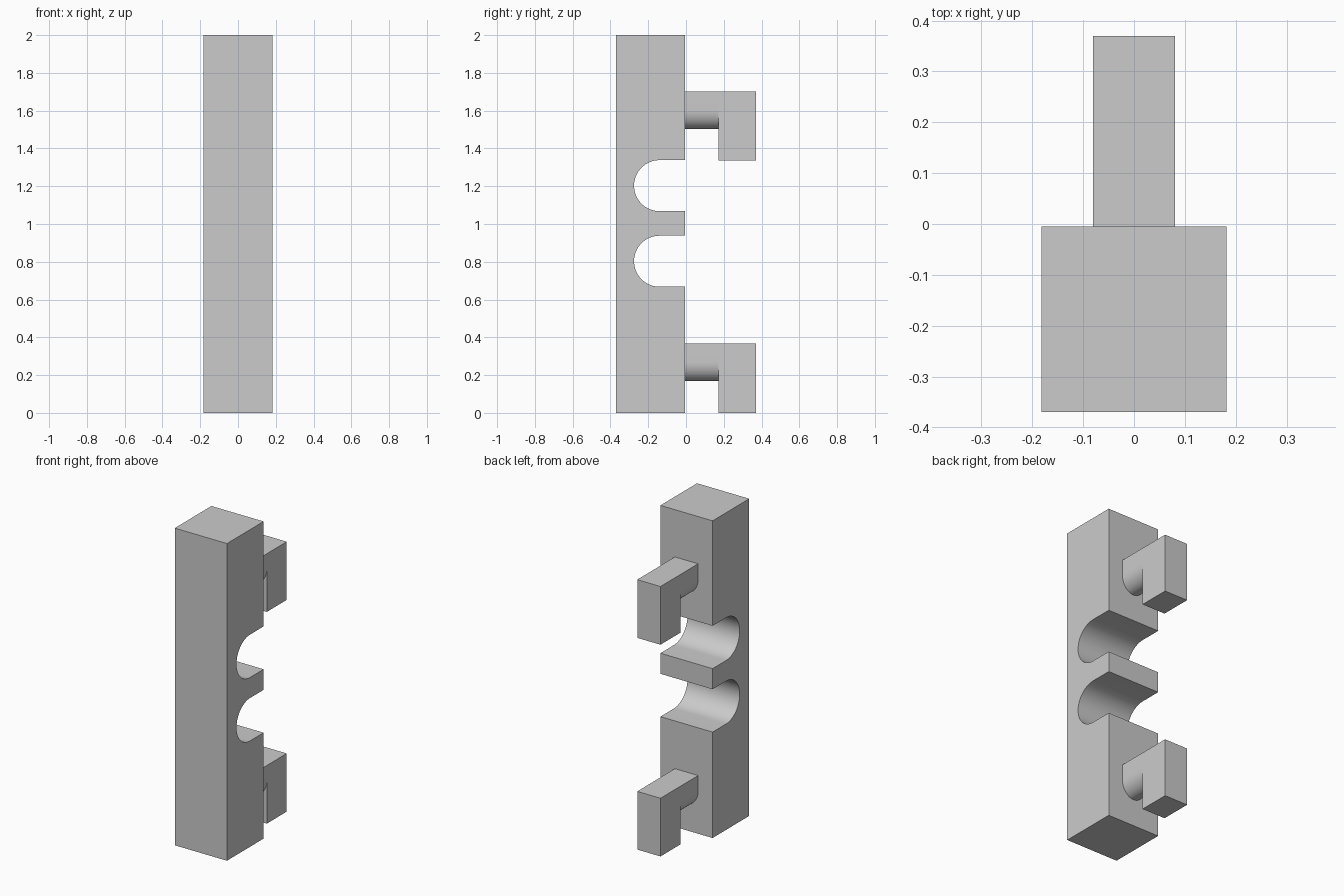
import bpy, bmesh, math

if "Cube" in bpy.data.objects:
    bpy.data.objects.remove(bpy.data.objects["Cube"])

grey = bpy.data.materials.new("plain_grey")
grey.use_nodes = True
COLOUR = (0.6, 0.6, 0.6, 1)
grey.diffuse_color = COLOUR
grey.node_tree.nodes["Principled BSDF"].inputs["Base Color"].default_value = COLOUR


def arc(cu, cv, ru, rv, start, end, steps=32):
    """Points of an elliptical arc in degrees."""
    angles = [math.radians(start + (end - start) * i / steps) for i in range(steps + 1)]
    return [(cu + ru * math.cos(a), cv + rv * math.sin(a)) for a in angles]


def extrude(name, points, step):
    """Fill an outline of 3D points and push it along a vector."""
    bm = bmesh.new()
    face = bm.faces.new([bm.verts.new(p) for p in points])
    moved = bmesh.ops.extrude_face_region(bm, geom=[face], use_keep_orig=True)["geom"]
    bmesh.ops.translate(bm, vec=step, verts=[v for v in moved if isinstance(v, bmesh.types.BMVert)])
    bmesh.ops.recalc_face_normals(bm, faces=bm.faces)
    mesh = bpy.data.meshes.new(name)
    bm.to_mesh(mesh)
    bm.free()
    mesh.materials.append(grey)
    obj = bpy.data.objects.new(name, mesh)
    bpy.context.collection.objects.link(obj)
    bpy.ops.object.select_all(action='DESELECT')
    obj.select_set(True)
    bpy.context.view_layer.objects.active = obj
    bpy.ops.object.shade_smooth_by_angle(angle=math.radians(30))
    return obj


# Upright post with two round-bottomed slots open to the back
FRONT, BACK, HALF = -0.37, -0.005, 0.182
SLOT_R, SLOT_Y = 0.135, -0.14
profile = [(FRONT, 0), (FRONT, 2), (BACK, 2)]
for z in (1.203, 0.803):
    profile += [(BACK, z + SLOT_R)]
    profile += arc(SLOT_Y, z, SLOT_R, SLOT_R, 90, 270)
    profile += [(BACK, z - SLOT_R)]
profile += [(BACK, 0)]
extrude("post", [(-HALF, y, z) for y, z in profile], (2 * HALF, 0, 0))

# Two hooks: a round-bottomed neck and a hanging tip
W, TIP_Y, END = 0.081, 0.172, 0.37
for label, base in (("lower", 0.0), ("upper", 1.335)):
    top = base + 0.367
    neck = [(W, top), (-W, top)] + arc(0, base + 0.269, W, 0.1, 180, 360)
    extrude(label + "_hook_neck", [(x, BACK, z) for x, z in neck], (0, TIP_Y - BACK, 0))
    tip = [(-W, base), (W, base), (W, top), (-W, top)]
    extrude(label + "_hook_tip", [(x, TIP_Y, z) for x, z in tip], (0, END - TIP_Y, 0))
